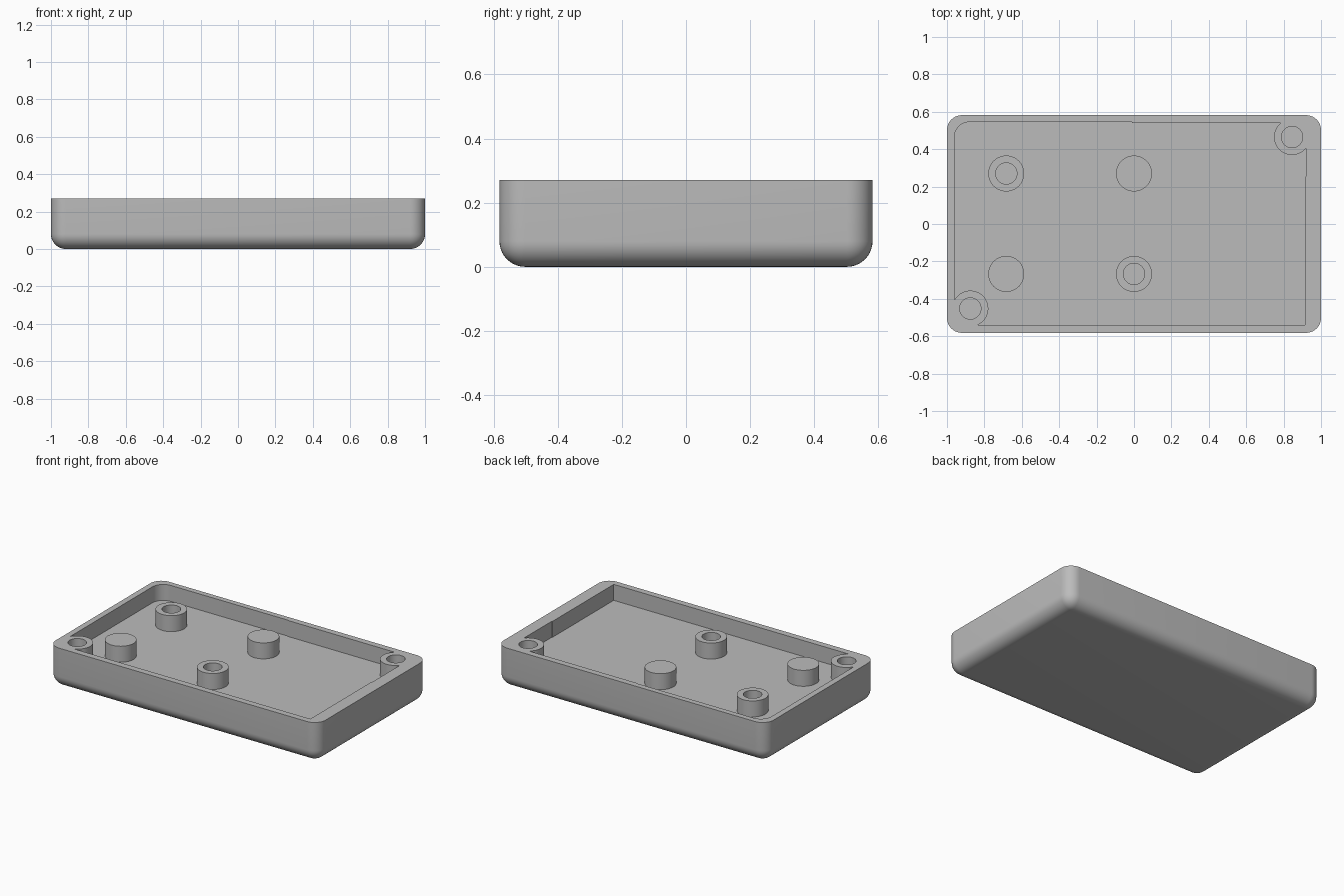
import bpy, bmesh
from math import cos, sin, radians, tau
from mathutils import Matrix

default = bpy.data.objects.get("Cube")
if default:
    bpy.data.objects.remove(default, do_unlink=True)

HALF_Y, TOP, FLOOR = 0.582, 0.27, 0.163
BOSS_R, HOLE_R, CORNER_R = 0.096, 0.057, 0.08

grey = bpy.data.materials.new("grey plastic")
grey.use_nodes = True
grey.diffuse_color = (0.5, 0.5, 0.5, 1)
grey.node_tree.nodes["Principled BSDF"].inputs["Base Color"].default_value = grey.diffuse_color


def finish(bm, name):
    bmesh.ops.recalc_face_normals(bm, faces=bm.faces)
    mesh = bpy.data.meshes.new(name)
    bm.to_mesh(mesh)
    bm.free()
    mesh.materials.append(grey)
    obj = bpy.data.objects.new(name, mesh)
    bpy.context.collection.objects.link(obj)
    return obj


def select(obj):
    bpy.ops.object.select_all(action="DESELECT")
    obj.select_set(True)
    bpy.context.view_layer.objects.active = obj


def smooth(obj):
    select(obj)
    bpy.ops.object.shade_smooth_by_angle(angle=radians(30))


def arc(cx, cy, r, start, end, steps=32):
    angles = [radians(start + (end - start) * i / steps) for i in range(steps + 1)]
    return [(cx + r * cos(a), cy + r * sin(a)) for a in angles]


def prism(name, outline, z0, z1):
    bm = bmesh.new()
    face = bm.faces.new([bm.verts.new((x, y, z0)) for x, y in outline])
    side = bmesh.ops.extrude_face_region(bm, geom=[face])
    verts = [v for v in side["geom"] if isinstance(v, bmesh.types.BMVert)]
    bmesh.ops.translate(bm, verts=verts, vec=(0, 0, z1 - z0))
    return finish(bm, name)


def cut(obj, cutter):
    select(obj)
    mod = obj.modifiers.new("cut", "BOOLEAN")
    mod.operation, mod.solver, mod.object = "DIFFERENCE", "EXACT", cutter
    bpy.ops.object.modifier_apply(modifier=mod.name)
    bpy.data.objects.remove(cutter, do_unlink=True)


def lathe(name, profile, x, y):
    bm = bmesh.new()
    verts = [bm.verts.new((r, 0, z)) for r, z in profile]
    edges = [bm.edges.new(pair) for pair in zip(verts, verts[1:])]
    bmesh.ops.spin(bm, geom=verts + edges, cent=(0, 0, 0), axis=(0, 0, 1),
                   angle=tau, steps=48, use_duplicate=False)
    bmesh.ops.remove_doubles(bm, verts=bm.verts, dist=0.0001)
    bmesh.ops.translate(bm, verts=bm.verts, vec=(x, y, 0))
    smooth(finish(bm, name))


# Tray body, rounded on every edge except the rim
bm = bmesh.new()
bmesh.ops.create_cube(bm, size=1, matrix=Matrix.Translation((0, 0, TOP / 2))
                      @ Matrix.Diagonal((2, 2 * HALF_Y, TOP, 1)))
rounded = [e for e in bm.edges if min(v.co.z for v in e.verts) < 0.01]
bmesh.ops.bevel(bm, geom=rounded, offset=CORNER_R, segments=10, profile=0.5, affect="EDGES")
tray = finish(bm, "tray")

# Recess, leaving two corner screw bosses joined to the walls
right_boss, left_boss = (0.845, 0.465), (-0.875, -0.452)
recess = [(0.914, -0.54), (0.914, 0.11), (0.918, 0.11)]
recess += arc(*right_boss, BOSS_R, -40, -231)
recess += [(-0.01, 0.541), (-0.01, 0.545)]
recess += arc(-0.88, 0.465, CORNER_R, 90, 180, 10)
recess += arc(*left_boss, BOSS_R, 152, -65)
cut(tray, prism("recess_cutter", recess, FLOOR, TOP + 0.1))

# Screw holes in the corner bosses
for x, y in (right_boss, left_boss):
    circle = arc(x, y, HOLE_R, 0, 360, 48)[:-1]
    cut(tray, prism("hole_cutter", circle, FLOOR, TOP + 0.1))
smooth(tray)

# Standoffs on the floor: two hollow, two solid
base = FLOOR - 0.01
solid = [(BOSS_R, base), (BOSS_R, TOP), (0, TOP)]
hollow = [(BOSS_R, base), (BOSS_R, TOP), (HOLE_R, TOP), (HOLE_R, FLOOR), (0, FLOOR)]
lathe("hollow_standoff_back", hollow, -0.683, 0.27)
lathe("hollow_standoff_front", hollow, 0, -0.267)
lathe("solid_standoff_back", solid, 0, 0.27)
lathe("solid_standoff_front", solid, -0.683, -0.267)
